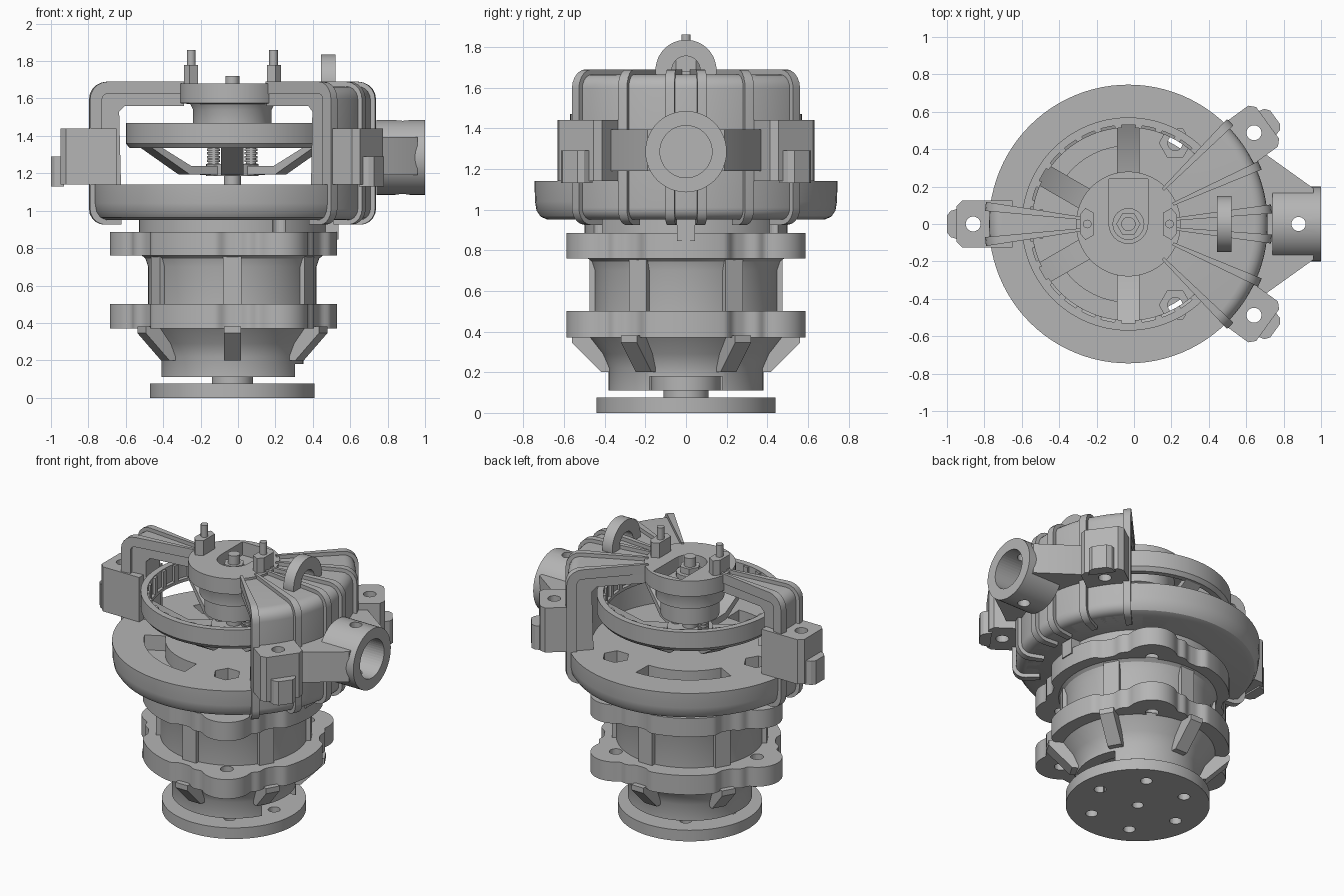
import bpy, bmesh, math
from math import cos, sin, pi, radians
from mathutils import Matrix

cube = bpy.data.objects.get("Cube")
if cube:
    bpy.data.objects.remove(cube)

AXIS = Matrix.Translation((-0.03, 0, 0))   # main vertical axis
grey = bpy.data.materials.new("machined grey")
grey.use_nodes = True
COLOUR = (0.46, 0.46, 0.46, 1)
grey.diffuse_color = COLOUR
grey.node_tree.nodes["Principled BSDF"].inputs["Base Color"].default_value = COLOUR


def finish(name, bm, turn=0, move=None):
    bmesh.ops.remove_doubles(bm, verts=bm.verts, dist=1e-5)
    bmesh.ops.recalc_face_normals(bm, faces=bm.faces)
    bm.transform(AXIS @ Matrix.Rotation(radians(turn), 4, "Z") @ (move or Matrix()))
    me = bpy.data.meshes.new(name)
    bm.to_mesh(me)
    bm.free()
    me.materials.append(grey)
    ob = bpy.data.objects.new(name, me)
    bpy.context.collection.objects.link(ob)
    return ob


def revolve(name, prof, a0=0, a1=360, steps=96):
    """Sweep a closed (r, z) profile round the axis."""
    bm = bmesh.new()
    full = a1 - a0 == 360
    rings = []
    for i in range(steps if full else steps + 1):
        a = radians(a0 + (a1 - a0) * i / steps)
        rings.append([bm.verts.new((r * cos(a), r * sin(a), z)) for r, z in prof])
    n = len(prof)
    for i in range(steps):
        p, q = rings[i], rings[(i + 1) % len(rings)]
        for j in range(n):
            k = (j + 1) % n
            if prof[j][0] + prof[k][0] > 0:
                bm.faces.new((p[j], q[j], q[k], p[k]))
    if not full:
        bm.faces.new(rings[0])
        bm.faces.new(rings[-1])
    return finish(name, bm)


def tube(name, r0, r1, z0, z1, a0=0, a1=360):
    return revolve(name, [(r0, z0), (r1, z0), (r1, z1), (r0, z1)], a0, a1)


def prism(name, pts, lo, hi, turn=0, move=None):
    """Extrude an outline along z."""
    bm = bmesh.new()
    face = bm.faces.new([bm.verts.new((x, y, lo)) for x, y in pts])
    ext = bmesh.ops.extrude_face_region(bm, geom=[face])
    bmesh.ops.translate(bm, vec=(0, 0, hi - lo),
                        verts=[v for v in ext["geom"] if isinstance(v, bmesh.types.BMVert)])
    return finish(name, bm, turn, move)


def box(name, x0, x1, w, z0, z1, turn=0, y=0):
    return prism(name, [(x0, y - w), (x1, y - w), (x1, y + w), (x0, y + w)], z0, z1, turn)


def rod(name, r, z0, z1, x=0, turn=0, sides=24, move=None):
    pts = [(x + r * cos(2 * pi * i / sides), r * sin(2 * pi * i / sides)) for i in range(sides)]
    return prism(name, pts, z0, z1, turn, move)


def cut(ob, *cutters):
    for c in cutters:
        m = ob.modifiers.new("cut", "BOOLEAN")
        m.operation, m.solver, m.object = "DIFFERENCE", "EXACT", c
        c.hide_render = True
        c.hide_set(True)
        c.display_type = "WIRE"


EARS = (60, 180, 300)
RIBS = (30, 90, 150, 210, 270, 330)
UP_X = Matrix.Rotation(pi / 2, 4, "Y")     # turns z extrusions along x
STAND = Matrix.Rotation(pi / 2, 4, "X")    # outline (r, z) made upright


def flange_outline(n=240):
    """Disc with shallow dips at the ribs, joined with round bolt ears."""
    pts = []
    for i in range(n):
        a = 2 * pi * i / n
        off = (math.degrees(a) % 60) - 30
        r = 0.56 - 0.035 * math.exp(-(off / 7) ** 4)
        for ear in EARS:
            t = a - radians(ear)
            s = 0.155 ** 2 - (0.5 * sin(t)) ** 2
            if s > 0 and cos(t) > 0:
                r = max(r, 0.5 * cos(t) + math.sqrt(s))
        pts.append((r * cos(a), r * sin(a)))
    return pts


# Base flange with bolt holes
base = tube("base_flange", 0, 0.44, 0, 0.075)
cut(base, *[rod("base_hole_cutter", 0.037, -0.1, 0.2, 0.3, a) for a in range(0, 360, 60)],
    rod("base_centre_cutter", 0.035, -0.1, 0.06))
tube("drive_hub", 0, 0.11, 0.07, 0.25)
tube("drive_collar", 0, 0.17, 0.11, 0.18)

# Lower bell housing with ribs
bell = revolve("bell_housing", [(0.3, 0.11), (0.38, 0.11), (0.38, 0.22), (0.41, 0.29),
                                (0.48, 0.38), (0.3, 0.38)])
cut(bell, box("bell_notch_cutter", 0.2, 0.5, 0.18, 0.05, 0.18))
tube("bell_floor", 0, 0.31, 0.2, 0.3)
for a in RIBS:
    prism("bell_rib", [(0.33, 0.2), (0.415, 0.2), (0.56, 0.345), (0.56, 0.38), (0.33, 0.38)],
          -0.045, 0.045, a, STAND)

# Two eared flanges and the motor body between them
outline = flange_outline()
holes = [rod("ear_hole_cutter", 0.04, 0.3, 1.3, 0.5, a) for a in EARS]
cut(prism("lower_flange", outline, 0.37, 0.50), *holes)
cut(prism("upper_flange", outline, 0.76, 0.885), *holes)
revolve("motor_body", [(0, 0.45), (0.45, 0.45), (0.45, 0.70), (0.465, 0.745),
                       (0.49, 0.765), (0.49, 0.80), (0, 0.80)])
for a in RIBS:
    box("body_rib", 0.4, 0.475, 0.05, 0.49, 0.77, a)
neck = tube("neck", 0, 0.5, 0.8, 0.96)

# Bowl with hex pockets and curved slots
bowl = revolve("bowl", [(0, 0.95), (0.68, 0.95), (0.715, 0.965), (0.735, 0.995),
                        (0.743, 1.04), (0.745, 1.14), (0, 1.14)])
cut(neck, *holes)
cut(bowl, *holes, *[rod("hex_cutter", 0.085, 1.06, 1.3, 0.5, a, 6) for a in EARS],
    *[tube("slot_cutter", 0.42, 0.55, 1.04, 1.3, a - 32, a + 32) for a in (120, 240)])

# Rotor: toothed ring, spokes, hub and shaft
revolve("rotor_ring", [(0.515, 1.335), (0.55, 1.335), (0.57, 1.36), (0.57, 1.47), (0.53, 1.47),
                       (0.53, 1.36), (0.515, 1.355)])
for i in range(30):
    box("rotor_tooth", 0.515, 0.54, 0.018, 1.35, 1.465, i * 12)
for a in RIBS:
    prism("rotor_spoke", [(0.53, 1.335), (0.53, 1.37), (0.29, 1.24), (0.05, 1.24),
                          (0.05, 1.19), (0.3, 1.195)], -0.06, 0.06, a, STAND)
tube("rotor_hub", 0, 0.14, 1.185, 1.25)
rod("shaft", 0.045, 1.1, 1.6)
for a in (0, 180):
    for k in range(5):
        rod("spring_coil", 0.035, 1.24 + k * 0.02, 1.253 + k * 0.02, 0.1, a)
    rod("spring_core", 0.027, 1.24, 1.36, 0.1, a)

# Top hub with pocket, posts and centre nut
hub = revolve("top_hub", [(0, 1.34), (0.18, 1.34), (0.18, 1.45), (0.21, 1.46), (0.21, 1.54),
                          (0.225, 1.57), (0.28, 1.575), (0.28, 1.68), (0, 1.68)])
cut(hub, box("pocket_cutter", -0.105, 0.105, 0.12, 1.59, 1.8, 0, 0.12),
    rod("bore_cutter", 0.104, 1.59, 1.8))
rod("centre_boss", 0.085, 1.57, 1.62)
rod("centre_nut", 0.065, 1.6, 1.66, sides=6)
rod("centre_bolt", 0.038, 1.58, 1.72)
for a in (0, 180):
    prism("post_block", [(0.185, -0.06), (0.23, -0.085), (0.26, -0.05), (0.26, 0.05),
                         (0.23, 0.085), (0.185, 0.06)], 1.67, 1.78, a)
    rod("post_pin", 0.023, 1.75, 1.86, 0.22, a)


def arc(cx, cz, r, a0, a1, n=5):
    return [(cx + r * cos(radians(a0 + (a1 - a0) * i / n)),
             cz + r * sin(radians(a0 + (a1 - a0) * i / n))) for i in range(n + 1)]


def outer_path(o):
    """Outside of the casing, grown by o."""
    return ([(0.26, 1.665 + o)] + arc(0.675, 1.595, 0.07 + o, 90, 0)
            + arc(0.685, 1.01, 0.06 + o, 0, -90) + [(0.6, 0.95 - o)])


CORE = outer_path(0) + [(0.6, 1.14), (0.61, 1.53), (0.58, 1.56), (0.26, 1.56)]
BAND = outer_path(0.025) + outer_path(-0.04)[::-1]

# Casing: wide sector on the outlet side and narrow arm opposite
revolve("casing_sector", CORE, -45.5, 45.5, 40)
revolve("casing_arm", CORE, 173, 187, 8)
for a in (-45, -24, -6, 6, 24, 45, 173, 187):
    revolve("casing_rib", BAND, a - 1.8, a + 1.8, 4)

# Clamp brackets with bolt holes
for a, inner, w in ((36, 0.735, 0.135), (180, 0.62, 0.125), (-36, 0.735, 0.135)):
    clamp = prism("clamp", [(inner, -w), (0.89, -w), (0.92, 0.03 - w), (0.92, w - 0.03),
                            (0.89, w), (inner, w)], 1.14, 1.44, a)
    cut(clamp, rod("clamp_hole_cutter", 0.04, 1.0, 1.6, 0.83, a))
    prism("clamp_lug", [(0.9, -0.085), (0.95, -0.07), (0.97, -0.045), (0.97, 0.045),
                        (0.95, 0.07), (0.9, 0.085)], 1.13, 1.29, a)

# Outlet pipe and its tapered housing
at = Matrix.Translation((0, 0, 1.285)) @ UP_X
pipe = rod("outlet_pipe", 0.2, 0.77, 1.03, sides=48, move=at)
throat = prism("outlet_housing", [(0.6, -0.42), (0.71, -0.39), (0.99, -0.19), (0.99, 0.19),
                                  (0.71, 0.39), (0.6, 0.42)], 1.19, 1.395)
bore = rod("outlet_bore_cutter", 0.128, 0.8, 1.2, sides=48, move=at)
pin_hole = rod("outlet_pin_cutter", 0.038, 1.0, 1.6, 0.91)
for part in (pipe, throat):
    cut(part, bore, pin_hole)

# Lifting eye and drain plug
eye_at = Matrix.Translation((0, 0, 1.685)) @ UP_X
eye = rod("lifting_eye", 0.15, 0.475, 0.55, sides=48, move=eye_at)
cut(eye, rod("eye_hole_cutter", 0.07, 0.4, 0.6, sides=32, move=eye_at))
box("drain_plug", 0.49, 0.567, 0.045, 0.845, 0.96)

# Smooth shading with sharp edges kept
for ob in bpy.context.collection.objects:
    if ob.type == "MESH" and not ob.hide_render:
        for p in ob.data.polygons:
            p.use_smooth = True
        bm = bmesh.new()
        bm.from_mesh(ob.data)
        for e in bm.edges:
            e.smooth = e.calc_face_angle(0) < radians(30)
        bm.to_mesh(ob.data)
        bm.free()
